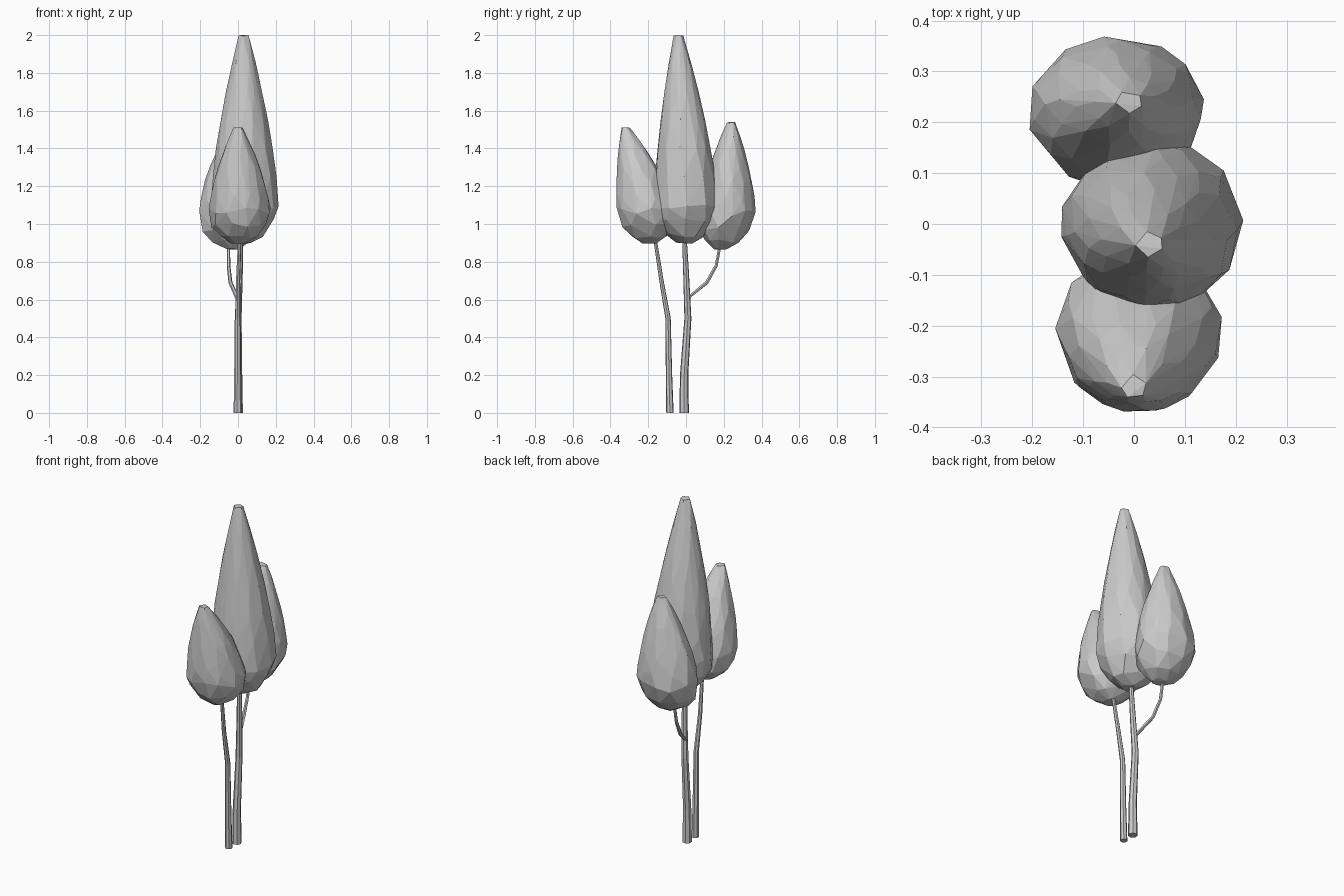
import bpy, bmesh, math, random
from mathutils import Vector

cube = bpy.data.objects.get("Cube")
if cube:
    bpy.data.objects.remove(cube)

grey = bpy.data.materials.new("plain grey")
grey.use_nodes = True
shade = 0.6
colour = (shade, shade, shade, 1)
grey.diffuse_color = colour
grey.node_tree.nodes["Principled BSDF"].inputs["Base Color"].default_value = colour


def finish(name, bm):
    bmesh.ops.recalc_face_normals(bm, faces=bm.faces)
    mesh = bpy.data.meshes.new(name)
    bm.to_mesh(mesh)
    bm.free()
    mesh.materials.append(grey)
    bpy.context.collection.objects.link(bpy.data.objects.new(name, mesh))


def add_ring(bm, centre, width, depth, sides, rng):
    """One crown ring with uneven spacing, so the hull gets irregular facets."""
    start = rng.random()
    for side in range(sides):
        angle = math.tau * (side + start + rng.uniform(-0.25, 0.25)) / sides
        lift = rng.uniform(-0.1, 0.1) * width
        bm.verts.new(centre + Vector((width * math.cos(angle), depth * math.sin(angle), lift)))


# Crown: round below its belly, a leaning taper above it, wrapped in a faceted hull
def crown(name, base, belly, tip, width, depth, seed):
    rng = random.Random(seed)
    base, belly, tip = Vector(base), Vector(belly), Vector(tip)
    bm = bmesh.new()
    for rise in (0, 0.2, 0.55):
        size = max(0.25, math.sqrt(1 - (1 - rise) ** 2))
        centre = base.lerp(belly, rise)
        add_ring(bm, centre, width * size, depth * size, 9, rng)
    levels = 6
    for level in range(levels + 1):
        rise = level / levels
        size = 1 - 0.85 * rise ** 1.5
        centre = belly.lerp(tip, rise ** 1.3)
        centre.z = belly.z + (tip.z - belly.z) * rise
        sides = 5 if level == levels else 11
        add_ring(bm, centre, width * size, depth * size, sides, rng)
    hull = bmesh.ops.convex_hull(bm, input=bm.verts)
    unused = set(hull["geom_interior"] + hull["geom_unused"])
    inner = [item for item in unused if isinstance(item, bmesh.types.BMVert)]
    bmesh.ops.delete(bm, geom=inner, context="VERTS")
    finish(name, bm)


# Stem: a tapering tube along a path, with a level cut at its foot
def stem(name, path, foot_radius, top_radius, sides=7):
    bm = bmesh.new()
    up = Vector((0, 0, 1))
    points = [Vector(point) for point in path]
    last = len(points) - 1
    rings = []
    for i, point in enumerate(points):
        direction = points[min(i + 1, last)] - points[max(i - 1, 0)] if i else up
        turn = up.rotation_difference(direction)
        radius = foot_radius + (top_radius - foot_radius) * i / last
        ring = []
        for side in range(sides):
            angle = math.tau * side / sides
            offset = Vector((math.cos(angle), math.sin(angle), 0)) * radius
            ring.append(bm.verts.new(point + turn @ offset))
        rings.append(ring)
    for lower, upper in zip(rings, rings[1:]):
        for side in range(sides):
            after = (side + 1) % sides
            bm.faces.new((lower[side], lower[after], upper[after], upper[side]))
    bm.faces.new(rings[0])
    bm.faces.new(rings[-1])
    finish(name, bm)


crown("middle_crown", base=(0.02, -0.01, 0.9), belly=(0.035, 0, 1.1),
      tip=(0.03, -0.04, 2), width=0.18, depth=0.17, seed=3)
crown("front_crown", base=(0, -0.19, 0.9), belly=(0.01, -0.21, 1.07),
      tip=(0, -0.32, 1.51), width=0.165, depth=0.16, seed=8)
crown("back_crown", base=(-0.03, 0.18, 0.87), belly=(-0.035, 0.22, 1.06),
      tip=(-0.01, 0.24, 1.54), width=0.175, depth=0.15, seed=5)

stem("main_trunk", [(0, -0.01, 0), (0, -0.01, 0.2), (0, 0.01, 0.5),
                    (0.01, 0, 0.75), (0.015, -0.01, 0.96)], foot_radius=0.026, top_radius=0.012)
stem("front_trunk", [(0, -0.085, 0), (0, -0.09, 0.2), (0, -0.095, 0.5),
                     (0, -0.13, 0.7), (0.01, -0.17, 0.96)], foot_radius=0.02, top_radius=0.009)
stem("back_branch", [(0, 0, 0.6), (-0.04, 0.11, 0.69), (-0.05, 0.16, 0.78),
                     (-0.05, 0.19, 0.94)], foot_radius=0.012, top_radius=0.008, sides=6)
